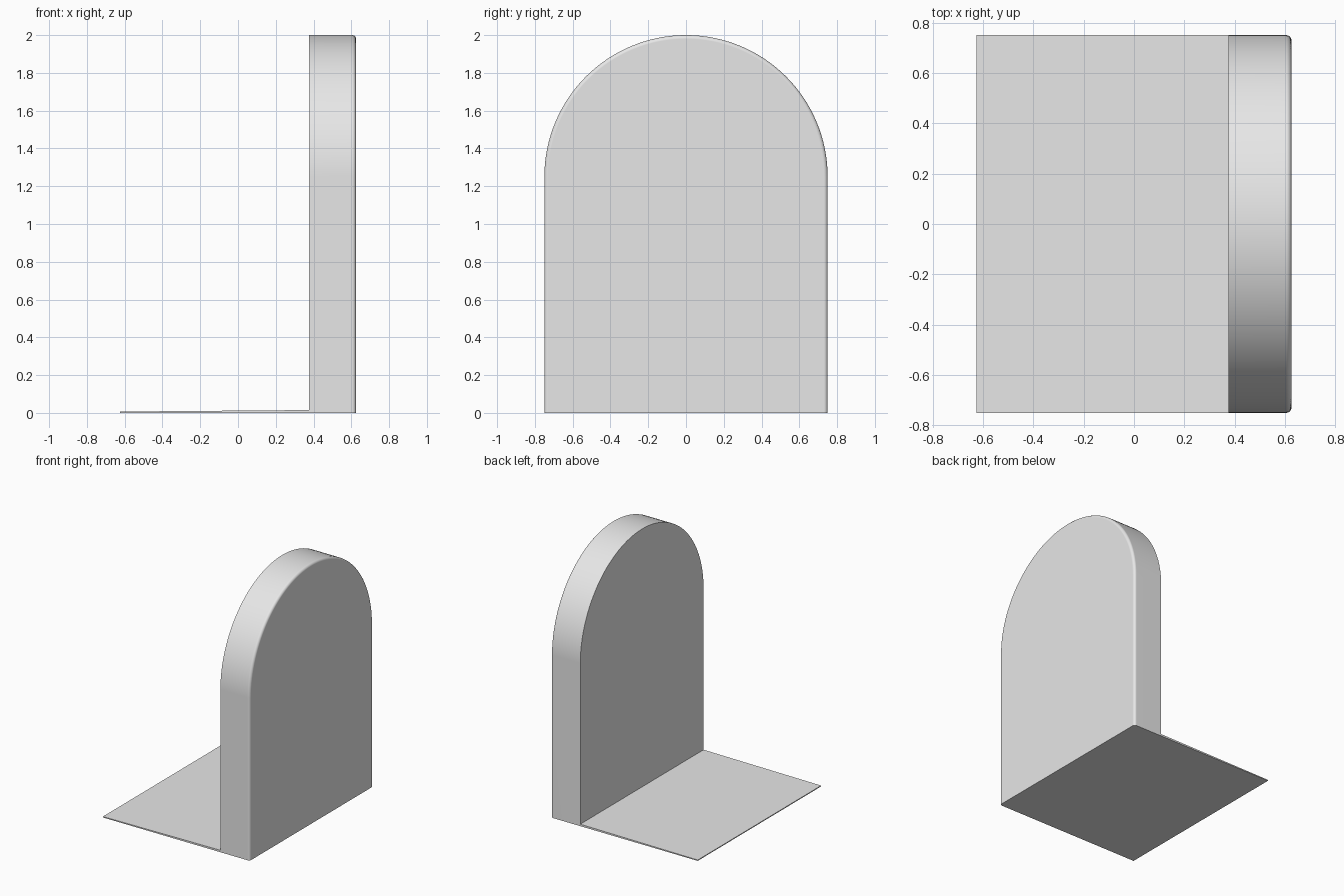
import bpy, bmesh, math

cube = bpy.data.objects.get("Cube")
if cube:
    bpy.data.objects.remove(cube, do_unlink=True)

HALF_W = 0.75        # half width, also the arch radius
SPRING = 1.25        # height where the arch begins
INNER, OUTER = 0.375, 0.625
ROUND = 0.02         # rounding of the outer rim
ARCH_STEPS, ROUND_STEPS = 64, 5

grey = bpy.data.materials.new("plain grey")
grey.use_nodes = True
grey.diffuse_color = (0.8, 0.8, 0.8, 1)
grey.node_tree.nodes["Principled BSDF"].inputs["Base Color"].default_value = (0.8, 0.8, 0.8, 1)


def loft(name, sections):
    """Closed solid through matching rings of points."""
    bm = bmesh.new()
    rings = [[bm.verts.new(p) for p in ring] for ring in sections]
    for a, b in zip(rings, rings[1:]):
        for i in range(len(a)):
            j = (i + 1) % len(a)
            bm.faces.new((a[i], a[j], b[j], b[i]))
    bm.faces.new(rings[0])
    bm.faces.new(rings[-1])
    bmesh.ops.recalc_face_normals(bm, faces=bm.faces)
    mesh = bpy.data.meshes.new(name)
    bm.to_mesh(mesh)
    bm.free()
    mesh.materials.append(grey)
    obj = bpy.data.objects.new(name, mesh)
    bpy.context.collection.objects.link(obj)
    return obj


def arch(x, inset):
    """Arched outline at depth x, drawn in from the rim but not from the floor."""
    r = HALF_W - inset
    angles = [math.pi * i / ARCH_STEPS for i in range(ARCH_STEPS + 1)]
    top = [(x, r * math.cos(a), SPRING + r * math.sin(a)) for a in angles]
    return [(x, r, 0)] + top + [(x, -r, 0)]


# Upright: arched slab with a rounded rim on the outer face
sections = [arch(INNER, 0)]
for i in range(ROUND_STEPS + 1):
    a = math.pi / 2 * i / ROUND_STEPS
    sections.append(arch(OUTER - ROUND + ROUND * math.sin(a), ROUND * (1 - math.cos(a))))
upright = loft("upright", sections)

bpy.ops.object.select_all(action="DESELECT")
upright.select_set(True)
bpy.context.view_layer.objects.active = upright
bpy.ops.object.shade_smooth_by_angle(angle=math.radians(35))
weighted = upright.modifiers.new("flat faces stay flat", "WEIGHTED_NORMAL")
weighted.keep_sharp = True

# Base plate: thin tongue, slightly thicker where it meets the upright
base_plate = loft("base_plate", [
    [(x, -HALF_W, 0), (x, HALF_W, 0), (x, HALF_W, h), (x, -HALF_W, h)]
    for x, h in ((-OUTER, 0.007), (INNER, 0.015))])
